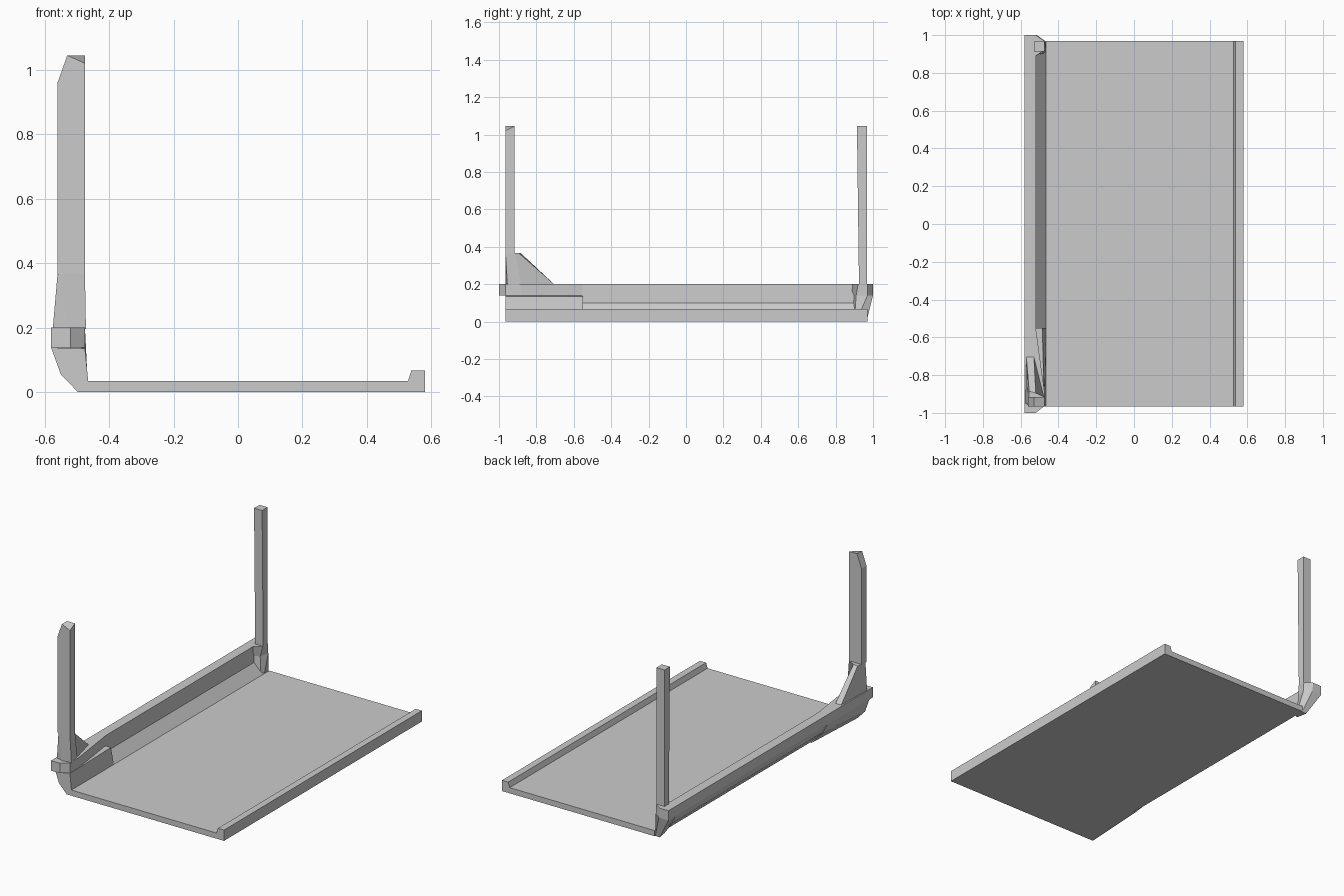
import bpy


def make(name, verts, faces):
    mesh = bpy.data.meshes.new(name)
    mesh.from_pydata(verts, [], faces)
    obj = bpy.data.objects.new(name, mesh)
    bpy.context.collection.objects.link(obj)
    import bmesh
    bm = bmesh.new()
    bm.from_mesh(mesh)
    bmesh.ops.recalc_face_normals(bm, faces=bm.faces)
    bm.to_mesh(mesh)
    bm.free()
    return obj


def loft(name, rings):
    """Skin a closed solid through rings with equal point counts."""
    n = len(rings[0])
    verts = [p for r in rings for p in r]
    faces = [list(range(n)), list(range(len(verts) - n, len(verts)))]
    for k in range(len(rings) - 1):
        for i in range(n):
            j = (i + 1) % n
            faces.append((k * n + i, k * n + j, (k + 1) * n + j, (k + 1) * n + i))
    return make(name, verts, faces)


def along_y(profile, y):
    return [(x, y, z) for x, z in profile]


def at_z(outline, z):
    return [(x, y, z) for x, y in outline]


def rect(x0, x1, y0, y1, z):
    return at_z([(x0, y0), (x1, y0), (x1, y1), (x0, y1)], z)


# Floor with raised lip
floor = [(-0.465, 0), (0.58, 0), (0.58, 0.067), (0.538, 0.067),
         (0.528, 0.035), (-0.465, 0.035)]
loft("floor", [along_y(floor, -0.965), along_y(floor, 0.97)])

# Long sill along the side
sill = [(-0.58, 0.2), (-0.52, 0.2), (-0.518, 0.1), (-0.465, 0.035),
        (-0.465, 0), (-0.55, 0.085), (-0.58, 0.14)]
loft("side_sill", [along_y(sill, -0.56), along_y(sill, 0.93)])

# Front lower body, narrowing towards the sill
lower = [(-0.58, 0.138), (-0.475, 0.135), (-0.465, 0.035),
         (-0.465, 0), (-0.497, 0), (-0.55, 0.055)]
lower_end = [(-0.58, 0.138), (-0.485, 0.135), (-0.465, 0.035),
             (-0.465, 0), (-0.475, 0), (-0.55, 0.08)]
loft("front_lower_body", [along_y(lower, -0.965), along_y(lower_end, -0.55)])

# Front shelf block
shelf = [(-0.58, -1), (-0.52, -1), (-0.475, -0.965), (-0.475, -0.88),
         (-0.52, -0.55), (-0.58, -0.5)]
loft("front_shelf", [at_z(shelf, 0.138), at_z(shelf, 0.2)])

# Front post foot with a sloping gusset
foot = [(-0.575, -0.95), (-0.53, -0.965), (-0.472, -0.955), (-0.485, -0.88),
        (-0.53, -0.7), (-0.57, -0.7)]
neck = [(-0.56, -0.955), (-0.55, -0.965), (-0.475, -0.965), (-0.475, -0.915),
        (-0.52, -0.895), (-0.555, -0.885)]
loft("front_post_foot", [at_z(foot, 0.195), at_z(neck, 0.367)])

# Front post with a slanted tip
loft("front_post", [
    rect(-0.56, -0.475, -0.965, -0.918, 0.365),
    rect(-0.56, -0.475, -0.965, -0.916, 0.96),
    [(-0.53, -0.965, 1.045), (-0.475, -0.965, 1.02),
     (-0.475, -0.916, 1.045), (-0.53, -0.916, 1.045)]])

# Rear corner block
loft("rear_corner", [
    at_z([(-0.497, 0.965), (-0.465, 0.965), (-0.465, 0.91), (-0.475, 0.9), (-0.485, 0.9)], 0),
    at_z([(-0.58, 1), (-0.515, 1), (-0.472, 0.97), (-0.485, 0.91), (-0.58, 0.88)], 0.14),
    at_z([(-0.58, 1), (-0.52, 1), (-0.475, 0.97), (-0.475, 0.92), (-0.58, 0.85)], 0.2)])

# Rear post
loft("rear_post", [rect(-0.53, -0.475, 0.925, 0.967, 0.19),
                   rect(-0.53, -0.475, 0.914, 0.967, 1.045)])
